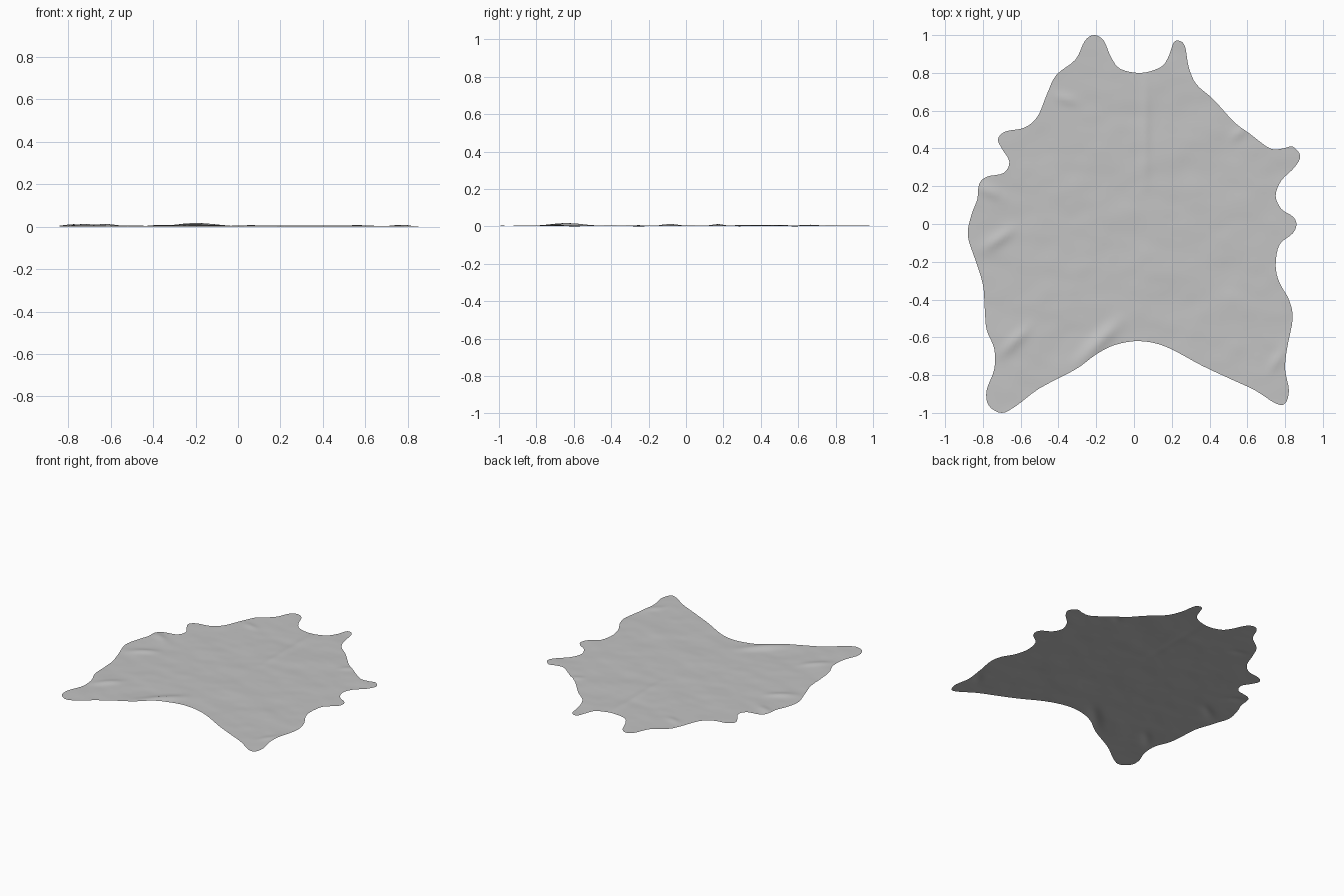
import bpy
import math
from mathutils import Vector, noise
from mathutils.geometry import delaunay_2d_cdt, intersect_point_line

default_cube = bpy.data.objects.get("Cube")
if default_cube:
    bpy.data.objects.remove(default_cube, do_unlink=True)

# Control points of the hide outline, clockwise from the back right neck flap
OUTLINE = [
    (-.21, 1), (-.16, .97), (-.12, .88), (-.07, .82), (.04, .8), (.14, .83),
    (.18, .88), (.21, .96), (.24, .97), (.27, .94), (.29, .83), (.33, .74),
    (.42, .66), (.53, .54), (.61, .48), (.72, .4), (.79, .4), (.84, .41),
    (.88, .36), (.85, .3), (.78, .23), (.75, .15), (.78, .08), (.84, .04),
    (.86, 0), (.84, -.05), (.77, -.11), (.75, -.22), (.77, -.31), (.82, -.4),
    (.84, -.5), (.81, -.66), (.8, -.77), (.82, -.88), (.8, -.95), (.75, -.95),
    (.64, -.88), (.51, -.82), (.36, -.75), (.17, -.65), (.03, -.62), (-.1, -.64),
    (-.2, -.69), (-.31, -.77), (-.5, -.87), (-.62, -.96), (-.7, -1), (-.77, -.96),
    (-.78, -.88), (-.74, -.77), (-.74, -.66), (-.78, -.56), (-.79, -.45), (-.8, -.32),
    (-.84, -.19), (-.88, -.06), (-.86, .05), (-.83, .13), (-.82, .21), (-.78, .25),
    (-.69, .27), (-.66, .33), (-.7, .4), (-.72, .45), (-.68, .49), (-.58, .51),
    (-.51, .57), (-.46, .69), (-.41, .79), (-.31, .87), (-.26, .97),
]

# Raised creases: start, end, height, width
FOLDS = [
    ((-.3, -.74), (-.08, -.52), .015, .04),
    ((-.7, -.69), (-.56, -.55), .009, .03),
    ((-.79, -.13), (-.64, -.03), .009, .03),
    ((-.82, .2), (-.7, .14), .009, .03),
    ((-.42, .68), (-.3, .64), .006, .025),
    ((.06, .2), (.06, .78), .005, .025),
    ((.52, .45), (.6, .52), .006, .025),
    ((.72, -.78), (.8, -.66), .006, .025),
]


def smooth_loop(points, steps):
    """Closed Catmull-Rom curve through the points."""
    pts = [Vector(p) for p in points]
    n = len(pts)
    loop = []
    for i in range(n):
        a, b, c, d = (pts[(i + k) % n] for k in (-1, 0, 1, 2))
        for s in range(steps):
            t = s / steps
            loop.append(b + (c - a) * t / 2
                        + (a - b * 2.5 + c * 2 - d / 2) * t ** 2
                        + (b * 1.5 - a / 2 - c * 1.5 + d / 2) * t ** 3)
    return loop


def height(p):
    """Gentle waves in the leather plus the raised creases."""
    flat = Vector((p.x, p.y, 0))
    z = .0035 * noise.noise(Vector((p.x * 4, p.y * 6, 3)))
    z += .0015 * noise.noise(Vector((p.x * 9, p.y * 13, 7)))
    for start, end, tall, width in FOLDS:
        a, b = Vector((*start, 0)), Vector((*end, 0))
        near, t = intersect_point_line(flat, a, b)
        t = min(max(t, 0), 1)
        distance = (flat - a.lerp(b, t)).length
        taper = .3 + .7 * math.sin(math.pi * t)
        z += tall * taper * math.exp(-(distance / width) ** 2)
    return z


# Fill the outline with an even triangle net
border = smooth_loop(OUTLINE, 4)
count = len(border)
edges = [(i, (i + 1) % count) for i in range(count)]
step = .018
cells = int(1 / step)
inner = [Vector(((i + j % 2 / 2) * step, j * step))
         for i in range(-cells, cells + 1) for j in range(-cells, cells + 1)]
verts, _, faces, *_ = delaunay_2d_cdt(border + inner, edges, [], 1, 1e-5)

# Keep only the points the net uses, and turn every face upwards
used = sorted({v for face in faces for v in face})
index = {v: i for i, v in enumerate(used)}
flat_points = [verts[v] for v in used]
levels = [height(p) for p in flat_points]
lowest = min(levels)
coords = [(p.x, p.y, z - lowest) for p, z in zip(flat_points, levels)]
mesh = bpy.data.meshes.new("hide_rug")
mesh.from_pydata(coords, [], [[index[v] for v in face] for face in faces])
mesh.update()
if sum(face.normal.z for face in mesh.polygons) < 0:
    mesh.flip_normals()

# Plain grey leather
leather = bpy.data.materials.new("grey_leather")
leather.use_nodes = True
grey = (.55, .55, .55, 1)
leather.diffuse_color = grey
shader = next(n for n in leather.node_tree.nodes if n.type == "BSDF_PRINCIPLED")
shader.inputs["Base Color"].default_value = grey
mesh.materials.append(leather)

rug = bpy.data.objects.new("hide_rug", mesh)
bpy.context.collection.objects.link(rug)
bpy.context.view_layer.objects.active = rug
rug.select_set(True)
bpy.ops.object.shade_smooth()
